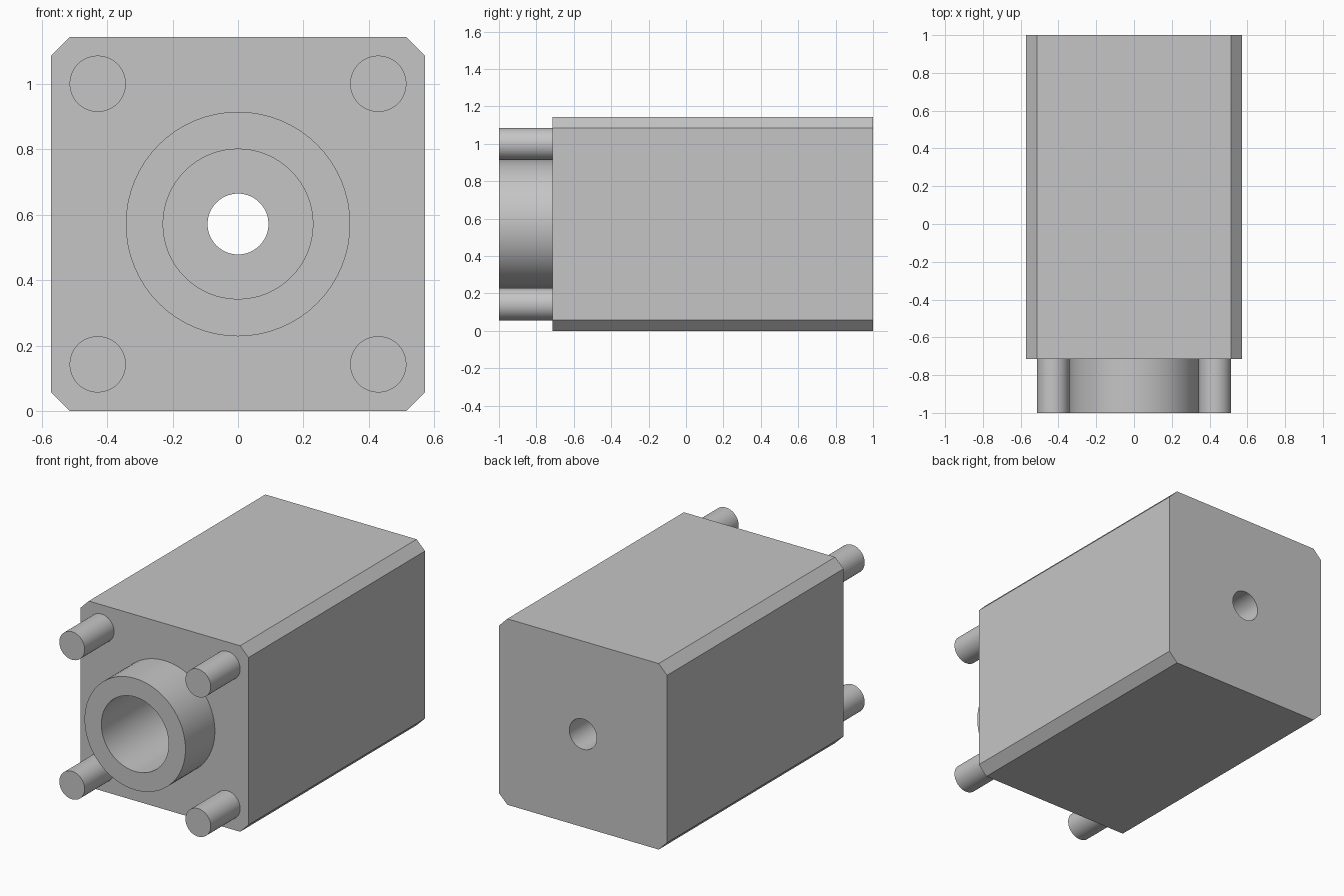
import bpy, bmesh, math
from mathutils import Matrix

default = bpy.data.objects.get("Cube")
if default:
    bpy.data.objects.remove(default, do_unlink=True)

HALF = 0.5714            # half width of the housing, also the axis height
CHAMFER = 0.057
FRONT, FACE, STEP, BACK = -1.0, -0.714, 0.143, 1.0
COLLAR_R, BORE_R, HOLE_R = 0.343, 0.229, 0.093
PIN_R, PIN_OFFSET = 0.086, 0.4286

grey = bpy.data.materials.new("plain grey")
grey.use_nodes = True
colour = (0.56, 0.56, 0.56, 1)
grey.diffuse_color = colour
grey.node_tree.nodes["Principled BSDF"].inputs["Base Color"].default_value = colour


def make_object(name, bm):
    bmesh.ops.recalc_face_normals(bm, faces=bm.faces)
    mesh = bpy.data.meshes.new(name)
    bm.to_mesh(mesh)
    bm.free()
    mesh.materials.append(grey)
    obj = bpy.data.objects.new(name, mesh)
    bpy.context.collection.objects.link(obj)
    return obj


def rod(name, radius, y0, y1, x=0, z=HALF, sides=64):
    bm = bmesh.new()
    place = Matrix.Translation((x, (y0 + y1) / 2, z)) @ Matrix.Rotation(math.pi / 2, 4, 'X')
    bmesh.ops.create_cone(bm, cap_ends=True, segments=sides, radius1=radius,
                          radius2=radius, depth=y1 - y0, matrix=place)
    return make_object(name, bm)


def activate(obj):
    bpy.ops.object.select_all(action='DESELECT')
    obj.select_set(True)
    bpy.context.view_layer.objects.active = obj


def cut(obj, cutter):
    cutter.hide_render = True
    mod = obj.modifiers.new("cut", 'BOOLEAN')
    mod.operation, mod.solver, mod.object = 'DIFFERENCE', 'EXACT', cutter
    activate(obj)
    bpy.ops.object.modifier_apply(modifier=mod.name)


# Housing: square block with chamfered long edges
bm = bmesh.new()
inner = HALF - CHAMFER
corners = []
for sx, sz in ((1, 1), (-1, 1), (-1, -1), (1, -1)):
    pair = [(sx * HALF, sz * inner), (sx * inner, sz * HALF)]
    corners += pair if sx * sz > 0 else pair[::-1]
face = bm.faces.new([bm.verts.new((x, FACE, z + HALF)) for x, z in corners])
ext = bmesh.ops.extrude_face_region(bm, geom=[face], use_keep_orig=True)
bmesh.ops.translate(bm, vec=(0, BACK - FACE, 0),
                    verts=[g for g in ext["geom"] if isinstance(g, bmesh.types.BMVert)])
housing = make_object("housing", bm)

# Front collar around the bore
collar = rod("front_collar", COLLAR_R, FRONT, FACE)

# Wide blind bore from the front, narrow hole through to the back
bore = rod("bore_cutter", BORE_R, FRONT - 0.1, STEP)
hole = rod("hole_cutter", HOLE_R, STEP - 0.1, BACK + 0.1)
cut(housing, bore)
cut(housing, hole)
cut(collar, bore)
for cutter in (bore, hole):
    bpy.data.objects.remove(cutter, do_unlink=True)

# Four corner pins
parts = [housing, collar]
for side, sx in (("left", 1), ("right", -1)):
    for level, sz in (("upper", 1), ("lower", -1)):
        parts.append(rod(f"{level}_{side}_pin", PIN_R, FRONT, FACE,
                         sx * PIN_OFFSET, HALF + sz * PIN_OFFSET, 48))

# Smooth round walls, crisp edges
for part in parts:
    activate(part)
    bpy.ops.object.shade_smooth_by_angle(angle=math.radians(30))
